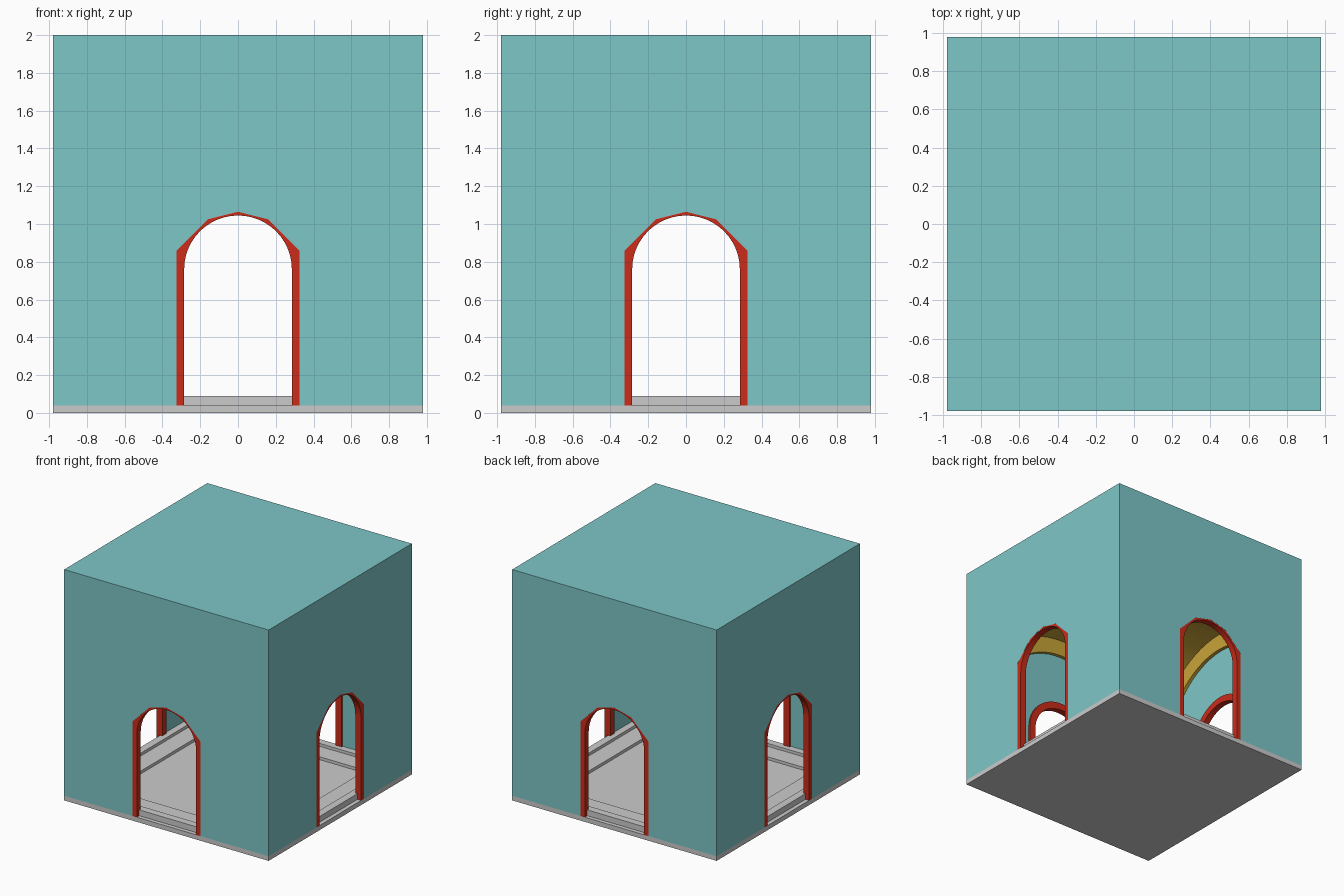
import bpy, bmesh, math
from mathutils import Matrix

if "Cube" in bpy.data.objects:
    bpy.data.objects.remove(bpy.data.objects["Cube"])


def material(name, rgb):
    m = bpy.data.materials.new(name)
    m.diffuse_color = (*rgb, 1)
    m.use_nodes = True
    m.node_tree.nodes["Principled BSDF"].inputs["Base Color"].default_value = m.diffuse_color
    return m


TEAL = material("teal", (0.21, 0.57, 0.58))
RED = material("red", (0.60, 0.025, 0.01))
GOLD = material("gold", (0.58, 0.37, 0.04))


def finish(name, bm, mat=None, smooth=False):
    bmesh.ops.recalc_face_normals(bm, faces=bm.faces[:])
    me = bpy.data.meshes.new(name)
    bm.to_mesh(me)
    bm.free()
    ob = bpy.data.objects.new(name, me)
    bpy.context.collection.objects.link(ob)
    if mat:
        me.materials.append(mat)
    if smooth:
        bpy.ops.object.select_all(action='DESELECT')
        ob.select_set(True)
        bpy.context.view_layer.objects.active = ob
        bpy.ops.object.shade_smooth_by_angle(angle=math.radians(30))
    return ob


def box(name, half, z0, z1, mat=None):
    bm = bmesh.new()
    bmesh.ops.create_cube(bm, size=1)
    for v in bm.verts:
        v.co = (v.co.x * 2 * half, v.co.y * 2 * half, z0 if v.co.z < 0 else z1)
    return finish(name, bm, mat)


def prism(name, outline, y0, y1, turn=0, mat=None, smooth=False):
    """Extrude an x/z outline from y0 to y1, then turn it about z."""
    bm = bmesh.new()
    f = bm.faces.new([bm.verts.new((x, y0, z)) for x, z in outline])
    ext = bmesh.ops.extrude_face_region(bm, geom=[f])
    for e in ext["geom"]:
        if isinstance(e, bmesh.types.BMVert):
            e.co.y = y1
    bm.transform(Matrix.Rotation(turn, 4, 'Z'))
    return finish(name, bm, mat, smooth)


def arc(r, zc, n=24):
    return [(r * math.cos(math.pi * i / n), zc + r * math.sin(math.pi * i / n))
            for i in range(n + 1)]


# hollow outer shell with two passages cut right through
shell = box("outer_walls", 0.98, 0.04, 2.0, TEAL)
hole = [(-0.325, 0), (-0.325, 0.86), (-0.16, 1.025), (0, 1.065),
        (0.16, 1.025), (0.325, 0.86), (0.325, 0)]
cutters = [box("room_cutter", 0.94, -0.1, 1.95)]
cutters += [prism("door_cutter", hole, -1.2, 1.2, t) for t in (0, math.pi / 2)]
for c in cutters:
    c.hide_render = True
    mod = shell.modifiers.new("cut", 'BOOLEAN')
    mod.operation, mod.solver, mod.object = 'DIFFERENCE', 'EXACT', c
dg = bpy.context.evaluated_depsgraph_get()
cut_mesh = bpy.data.meshes.new_from_object(shell.evaluated_get(dg))
shell.modifiers.clear()
shell.data = cut_mesh
for c in cutters:
    bpy.data.objects.remove(c)

# base slab and stepped border around the sunken floor
box("base_slab", 0.98, 0, 0.04)


def square_ring(name, outer, inner, z0, z1):
    bm = bmesh.new()
    loops = [[bm.verts.new((sx * h, sy * h, z))
              for sx, sy in ((-1, -1), (1, -1), (1, 1), (-1, 1))]
             for h, z in ((outer, z0), (outer, z1), (inner, z1), (inner, z0))]
    for a in range(4):
        for i in range(4):
            p, q = loops[a], loops[(a + 1) % 4]
            bm.faces.new((p[i], p[(i + 1) % 4], q[(i + 1) % 4], q[i]))
    return finish(name, bm)


square_ring("upper_floor_step", 0.945, 0.88, 0.04, 0.09)
square_ring("lower_floor_step", 0.88, 0.72, 0.04, 0.065)

# door frames and gold wall arches on all four sides
frame = ([(0.345, 0.04)] + arc(0.345, 0.76) + [(-0.345, 0.04), (-0.285, 0.04)]
         + arc(0.285, 0.76)[::-1] + [(0.285, 0.04)])
rib = arc(0.79, 0.9, 32) + arc(0.65, 0.9, 32)[::-1]
for k in range(4):
    turn = k * math.pi / 2
    prism("door_frame", frame, -0.979, -0.925, turn, RED, True)
    prism("wall_arch", rib, -0.945, -0.91, turn, GOLD, True)

# cross vault ceiling above the arches
bm = bmesh.new()
bmesh.ops.create_grid(bm, x_segments=48, y_segments=48, size=0.94)


def rise(t):
    return math.sqrt(max(0, 0.79 ** 2 - t * t))


for v in bm.verts:
    v.co.z = 0.9 + max(rise(v.co.x), rise(v.co.y))
finish("vault_ceiling", bm, GOLD, True)
